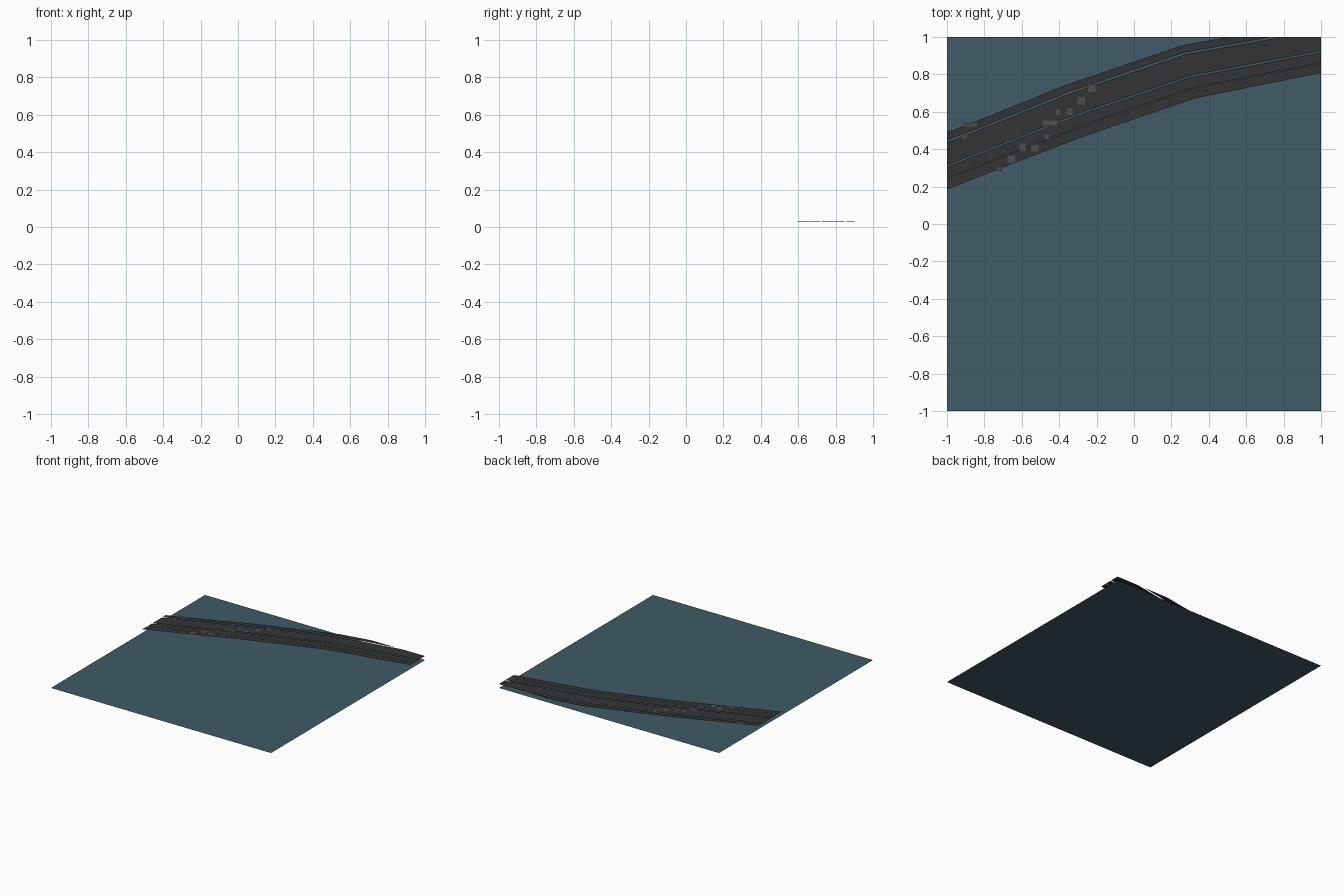
import bpy, bmesh
from mathutils import Vector

if "Cube" in bpy.data.objects:
    bpy.data.objects.remove(bpy.data.objects["Cube"])


def material(name, rgb):
    m = bpy.data.materials.new(name)
    m.diffuse_color = (*rgb, 1)
    m.use_nodes = True
    m.node_tree.nodes["Principled BSDF"].inputs["Base Color"].default_value = m.diffuse_color
    return m


GROUND = material("teal_ground", (0.05, 0.105, 0.135))
ASPHALT = material("dark_asphalt", (0.034, 0.034, 0.034))
PATCH = material("grey_patch", (0.075, 0.075, 0.075))


def finish(name, bm, mat):
    me = bpy.data.meshes.new(name)
    bm.to_mesh(me)
    bm.free()
    me.materials.append(mat)
    ob = bpy.data.objects.new(name, me)
    bpy.context.collection.objects.link(ob)
    return ob


def height(x):
    return 0.031 + 0.002 * x


# flat square ground tile
bm = bmesh.new()
bmesh.ops.create_grid(bm, x_segments=1, y_segments=1, size=1)
finish("ground_tile", bm, GROUND)

# road joints: far edge and near edge of the whole carriageway
FAR = [(-1, 0.49), (-0.83, 0.555), (-0.36, 0.745), (0.26, 0.956), (1, 1.085)]
NEAR = [(-1, 0.185), (-0.72, 0.295), (-0.26, 0.472), (0.33, 0.673), (1, 0.808)]


def road_band(name, t0, t1):
    bm = bmesh.new()
    rows = []
    for a, b in zip(FAR, NEAR):
        a, b = Vector(a), Vector(b)
        row = []
        for t in (t0, t1):
            p = a.lerp(b, t)
            row.append(bm.verts.new((p.x, p.y, height(p.x))))
        rows.append(row)
    for (a0, a1), (b0, b1) in zip(rows, rows[1:]):
        bm.faces.new((a0, a1, b1, b0))
    # trim at the back edge of the tile
    bmesh.ops.bisect_plane(bm, geom=bm.verts[:] + bm.edges[:] + bm.faces[:],
                           plane_co=(0, 1, 0), plane_no=(0, 1, 0), clear_outer=True)
    finish(name, bm, ASPHALT)


# road bands separated by thin gaps
road_band("far_shoulder", 0.0, 0.14)
road_band("main_lane", 0.175, 0.575)
road_band("near_lane", 0.605, 0.805)
road_band("near_shoulder", 0.815, 1.0)

# worn square patches on the road: x, y, width, depth
PATCHES = [
    (-0.225, 0.725, .04, .04), (-0.283, 0.66, .04, .04), (-0.343, 0.60, .035, .035),
    (-0.405, 0.597, .025, .03), (-0.45, 0.54, .08, .025), (-0.467, 0.465, .025, .025),
    (-0.53, 0.405, .04, .035), (-0.595, 0.41, .035, .04), (-0.655, 0.345, .04, .04),
    (-0.72, 0.293, .03, .02), (-0.875, 0.53, .07, .02), (-0.907, 0.468, .03, .02),
]
bm = bmesh.new()
for x, y, w, d in PATCHES:
    z = height(x) + 0.002
    bm.faces.new([bm.verts.new((x + sx * w / 2, y + sy * d / 2, z))
                  for sx, sy in ((-1, -1), (1, -1), (1, 1), (-1, 1))])
finish("road_patches", bm, PATCH)
